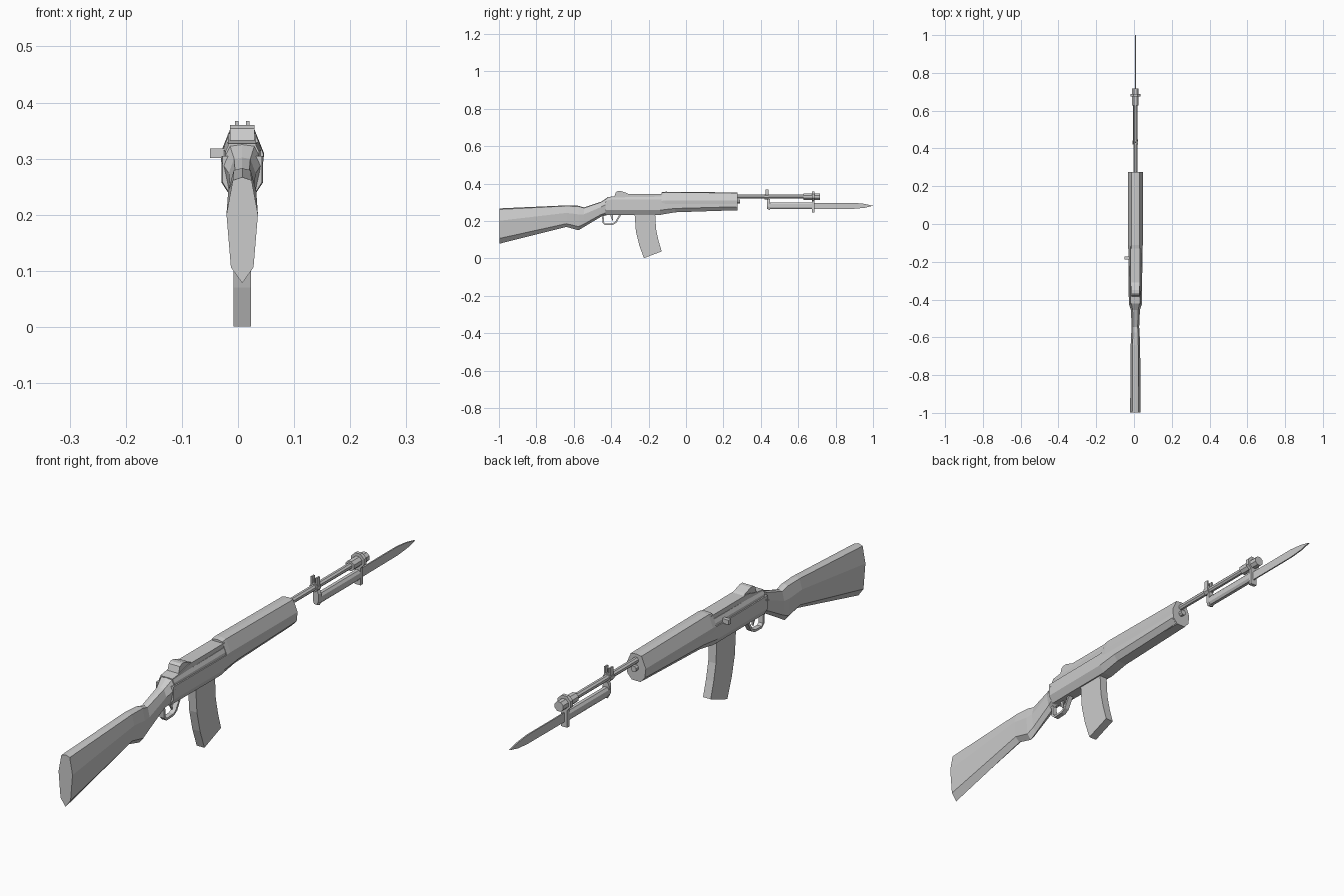
import bpy, bmesh, math
from mathutils import Vector

CX = 0.0075   # centre plane of the rifle


def make(name, bm):
    bmesh.ops.recalc_face_normals(bm, faces=bm.faces)
    me = bpy.data.meshes.new(name)
    bm.to_mesh(me)
    bm.free()
    ob = bpy.data.objects.new(name, me)
    bpy.context.collection.objects.link(ob)
    return ob


def loft(name, half, stations):
    """half: right half-section (u, v), bottom to top; stations: (y, z_bottom, z_top, half_width)."""
    sec = half + [(-u, v) for u, v in reversed(half) if u > 0]
    bm = bmesh.new()
    rings = [[bm.verts.new((CX + u * w, y, zb + v * (zt - zb))) for u, v in sec]
             for y, zb, zt, w in stations]
    n = len(sec)
    for a, b in zip(rings, rings[1:]):
        for i in range(n):
            j = (i + 1) % n
            bm.faces.new((a[i], a[j], b[j], b[i]))
    bm.faces.new(rings[0])
    bm.faces.new(rings[-1])
    return make(name, bm)


def plate(name, profile, w, cx=CX):
    """Side profile (y, z) extruded across x with half-width w."""
    bm = bmesh.new()
    f = bm.faces.new([bm.verts.new((cx - w, y, z)) for y, z in profile])
    ext = bmesh.ops.extrude_face_region(bm, geom=[f])
    bmesh.ops.translate(bm, vec=(2 * w, 0, 0),
                        verts=[v for v in ext['geom'] if isinstance(v, bmesh.types.BMVert)])
    return make(name, bm)


def box(name, x0, x1, y0, y1, z0, z1):
    return plate(name, [(y0, z0), (y1, z0), (y1, z1), (y0, z1)], (x1 - x0) / 2, (x0 + x1) / 2)


def tube(name, y0, y1, z, r, sides=8):
    ring = [(math.cos(a), (1 + math.sin(a)) / 2) for a in
            [-math.pi / 2 + math.pi / sides + i * 2 * math.pi / sides for i in range(sides // 2)]]
    return loft(name, ring, [(y0, z - r, z + r, r), (y1, z - r, z + r, r)])


# Butt stock and grip
loft("stock", [(0, 0), (0.72, 0.15), (1, 0.65), (0.6, 0.97), (0, 1)], [
    (-0.998, 0.078, 0.267, 0.028), (-0.64, 0.168, 0.283, 0.025), (-0.575, 0.15, 0.281, 0.022),
    (-0.545, 0.168, 0.272, 0.02), (-0.455, 0.222, 0.302, 0.024), (-0.42, 0.232, 0.325, 0.036)])

# Forearm wood under the receiver
loft("lower_stock", [(0.55, 0), (1, 0.35), (1, 1)], [
    (-0.43, 0.232, 0.305, 0.035), (-0.14, 0.232, 0.305, 0.037),
    (-0.06, 0.246, 0.305, 0.037), (0.27, 0.257, 0.31, 0.037)])

# Handguard
loft("handguard", [(0.45, 0), (0.9, 0.2), (1, 0.55), (0.55, 0.97), (0, 1)], [
    (-0.13, 0.252, 0.353, 0.038), (-0.11, 0.252, 0.356, 0.039), (0.275, 0.255, 0.352, 0.039)])

# Receiver with rear sight hump
loft("receiver_base", [(1, 0), (1, 0.6), (0.8, 1)], [
    (-0.42, 0.295, 0.325, 0.03), (-0.12, 0.295, 0.33, 0.034)])
plate("receiver", [(-0.42, 0.3), (-0.42, 0.327), (-0.375, 0.333), (-0.33, 0.345),
                   (-0.12, 0.345), (-0.12, 0.3)], 0.025)
plate("rear_sight", [(-0.385, 0.325), (-0.375, 0.354), (-0.365, 0.36), (-0.35, 0.36),
                     (-0.32, 0.35), (-0.3, 0.34)], 0.022)
box("charging_handle", -0.05, -0.018, -0.187, -0.173, 0.301, 0.318)

# Curved magazine
plate("magazine", [(-0.275, 0.24), (-0.268, 0.145), (-0.25, 0.07), (-0.225, 0.001), (-0.13, 0.037),
                   (-0.147, 0.095), (-0.16, 0.155), (-0.165, 0.24)], 0.0155)

# Trigger guard loop and trigger
outer = [(-0.45, 0.236), (-0.446, 0.19), (-0.432, 0.177), (-0.39, 0.179), (-0.372, 0.19), (-0.345, 0.236)]
inner = [(-0.355, 0.236), (-0.379, 0.195), (-0.393, 0.187), (-0.43, 0.185), (-0.438, 0.193), (-0.441, 0.236)]
plate("trigger_guard", outer + inner, 0.009)
plate("trigger", [(-0.405, 0.236), (-0.4, 0.215), (-0.392, 0.2), (-0.389, 0.203), (-0.392, 0.236)], 0.003)

# Barrel, gas fitting and muzzle
tube("barrel", 0.26, 0.7, 0.33, 0.011)
tube("gas_fitting", 0.27, 0.29, 0.303, 0.011)
tube("muzzle_device", 0.628, 0.717, 0.33, 0.0185)

# Front sight with two ears
tube("front_sight_collar", 0.42, 0.442, 0.33, 0.016)
for s in (-1, 1):
    box("front_sight_ear", CX + s * 0.010 - 0.003, CX + s * 0.010 + 0.003, 0.424, 0.44, 0.335, 0.367)
box("front_sight_post", CX - 0.002, CX + 0.002, 0.428, 0.436, 0.335, 0.36)

# Bayonet: handle, pommel, guard with muzzle ring, blade
grip = [(0.5, 0), (1, 0.25), (1, 0.75), (0.5, 1)]
loft("bayonet_handle", grip, [(0.44, 0.264, 0.299, 0.012), (0.68, 0.264, 0.299, 0.012)])
loft("bayonet_pommel", grip, [(0.433, 0.265, 0.318, 0.011), (0.448, 0.259, 0.318, 0.013)])
box("bayonet_guard", CX - 0.012, CX + 0.012, 0.674, 0.687, 0.245, 0.32)
tube("bayonet_ring", 0.674, 0.687, 0.332, 0.028)
plate("bayonet_blade", [(0.68, 0.264), (0.9, 0.265), (0.955, 0.27), (1.0, 0.281),
                        (0.955, 0.291), (0.9, 0.297), (0.68, 0.297)], 0.0025)
